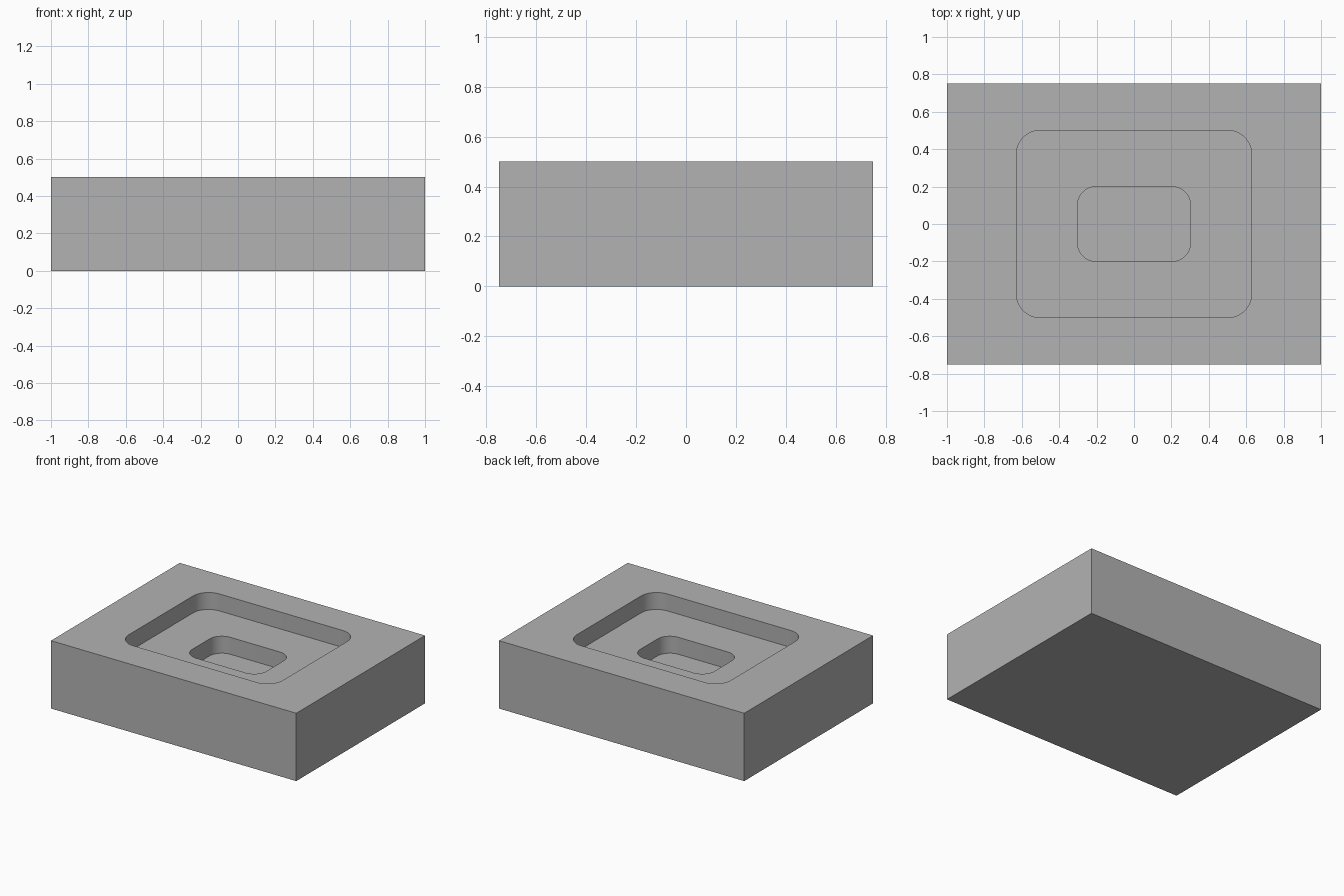
import bpy
import bmesh
from math import cos, sin, pi, radians

cube = bpy.data.objects.get("Cube")
if cube:
    bpy.data.objects.remove(cube, do_unlink=True)

STEPS = 12  # segments per rounded corner


def ring(bm, half_x, half_y, radius, z):
    """Rounded rectangle loop; radius 0 gives coincident corner points."""
    verts = []
    for quarter, (sx, sy) in enumerate([(1, 1), (-1, 1), (-1, -1), (1, -1)]):
        for i in range(STEPS + 1):
            a = (quarter + i / STEPS) * pi / 2
            x = sx * (half_x - radius) + radius * cos(a)
            y = sy * (half_y - radius) + radius * sin(a)
            verts.append(bm.verts.new((x, y, z)))
    return verts


# Plain grey material
grey = bpy.data.materials.new("plain grey")
grey.use_nodes = True
colour = (0.45, 0.45, 0.45, 1)
grey.diffuse_color = colour
grey.node_tree.nodes["Principled BSDF"].inputs["Base Color"].default_value = colour

# Loops from the underside, up the block and down into the two stepped pockets
profile = [
    (1, 0.75, 0, 0),
    (1, 0.75, 0, 0.5),
    (0.628, 0.5, 0.125, 0.5),
    (0.628, 0.5, 0.125, 0.375),
    (0.302, 0.2, 0.1, 0.375),
    (0.302, 0.2, 0.1, 0.25),
]
bm = bmesh.new()
loops = [ring(bm, *level) for level in profile]
for low, high in zip(loops, loops[1:]):
    count = len(low)
    for i in range(count):
        j = (i + 1) % count
        bm.faces.new((low[i], low[j], high[j], high[i]))
bm.faces.new(loops[0][::-1])
bm.faces.new(loops[-1])
bmesh.ops.remove_doubles(bm, verts=bm.verts, dist=0.0001)
bmesh.ops.recalc_face_normals(bm, faces=bm.faces)

mesh = bpy.data.meshes.new("pocketed_block")
bm.to_mesh(mesh)
bm.free()
mesh.materials.append(grey)
block = bpy.data.objects.new("pocketed_block", mesh)
bpy.context.collection.objects.link(block)

# Smooth the rounded pocket corners, keep the rims crisp
bpy.ops.object.select_all(action="DESELECT")
block.select_set(True)
bpy.context.view_layer.objects.active = block
bpy.ops.object.shade_smooth_by_angle(angle=radians(30))
